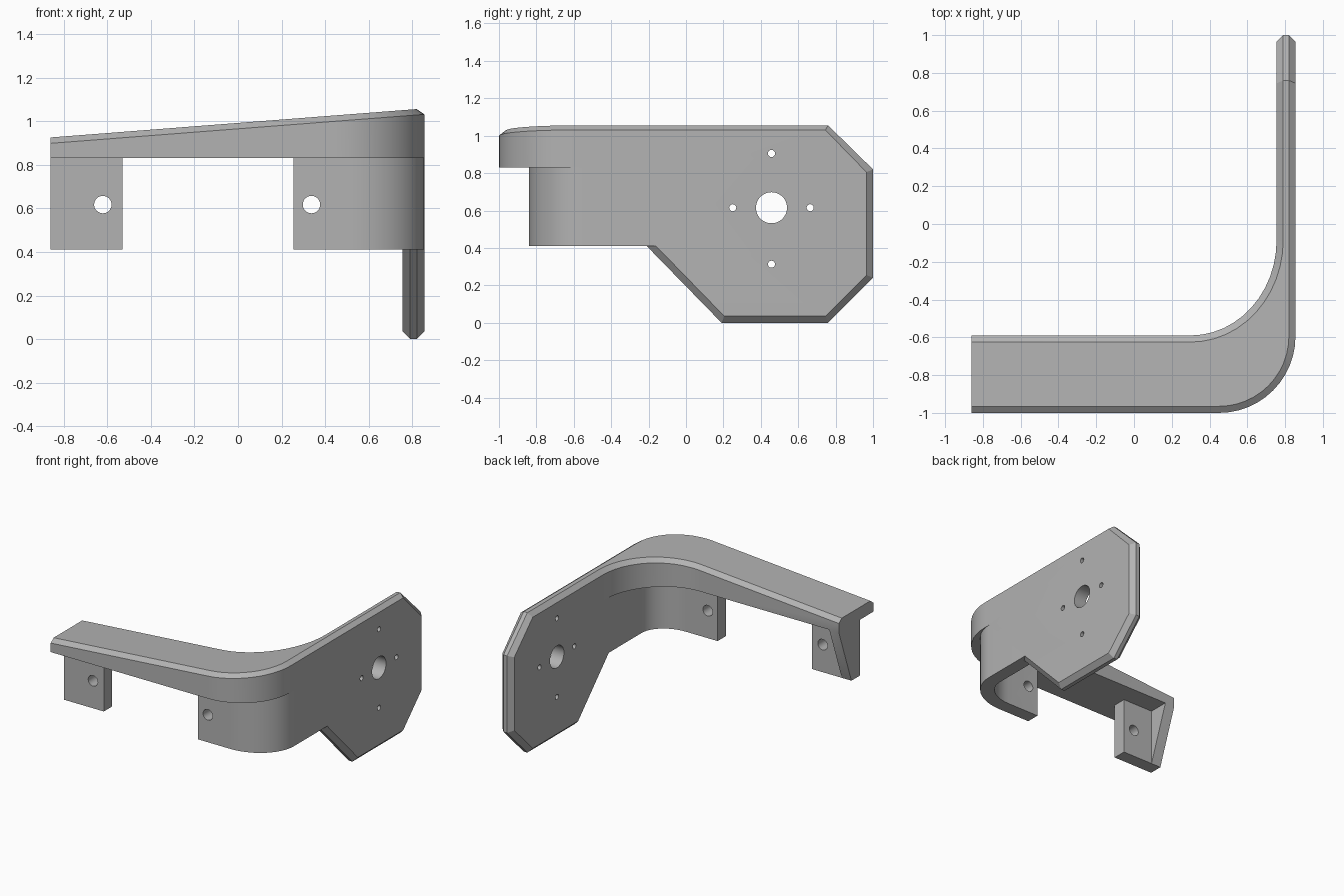
import bpy, bmesh
from math import sin, cos, pi, radians

if "Cube" in bpy.data.objects:
    bpy.data.objects.remove(bpy.data.objects["Cube"])

X0, X1, XI = -0.86, 0.855, 0.755      # beam end, plate outside, plate inside
CH, DROP = 0.035, 0.027               # chamfer width and height
FLOOR, UNDER = 0.41, 0.83             # tab bottom, beam underside
STEPS = 12

grey = bpy.data.materials.new("light_grey")
grey.use_nodes = True
colour = (0.45, 0.45, 0.45, 1)
grey.diffuse_color = colour
grey.node_tree.nodes["Principled BSDF"].inputs["Base Color"].default_value = colour


def top(x):
    """Height of the sloping top surface."""
    return 0.925 + (x - X0) * 0.0775


def loft(name, rings):
    """Solid through rings of equal length, capped at both ends."""
    bm = bmesh.new()
    loops = [[bm.verts.new(p) for p in ring] for ring in rings]
    n = len(loops[0])
    for a, b in zip(loops, loops[1:]):
        for i in range(n):
            j = (i + 1) % n
            bm.faces.new((a[i], a[j], b[j], b[i]))
    bm.faces.new(loops[0])
    bm.faces.new(loops[-1])
    bmesh.ops.recalc_face_normals(bm, faces=bm.faces)
    mesh = bpy.data.meshes.new(name)
    bm.to_mesh(mesh)
    bm.free()
    mesh.materials.append(grey)
    obj = bpy.data.objects.new(name, mesh)
    bpy.context.collection.objects.link(obj)
    return obj


def prism(name, plan, z0, z1):
    return loft(name, [[(x, y, z) for x, y in plan] for z in (z0, z1)])


def arc(cx, cy, rx, ry):
    """Quarter turn from facing the front to facing the left side."""
    angles = [-pi / 2 + pi / 2 * i / STEPS for i in range(STEPS + 1)]
    return [(cx + rx * cos(a), cy + ry * sin(a)) for a in angles]


def combine(target, other, operation):
    mod = target.modifiers.new("join", "BOOLEAN")
    mod.object, mod.operation, mod.solver = other, operation, "EXACT"
    bpy.context.view_layer.objects.active = target
    bpy.ops.object.modifier_apply(modifier=mod.name)
    bpy.data.objects.remove(other)


def drill(target, centre, radius, axis, sides=32):
    """Round hole along x or y."""
    def point(a, d):
        u, v = radius * cos(a), radius * sin(a)
        offset = (d, u, v) if axis == "x" else (u, d, v)
        return tuple(c + o for c, o in zip(centre, offset))
    rings = [[point(2 * pi * i / sides, d) for i in range(sides)] for d in (-0.12, 0.12)]
    combine(target, loft("hole_cutter", rings), "DIFFERENCE")


# Curved top beam: chamfered section swept around the corner
def edge(y, end_x, cx, cy, rx, ry):
    return [(X0, y)] + arc(cx, cy, rx, ry) + [(end_x, -0.08)]


outer = edge(-1, X1, 0.45, -0.595, 0.405, 0.405)
outer_top = edge(-1 + CH, X1 - CH, 0.45, -0.595, 0.405 - CH, 0.405 - CH)
inner = edge(-0.59, XI, 0.30, -0.085, 0.455, 0.505)
inner_top = edge(-0.59 - CH, XI + CH, 0.30, -0.085, 0.455 + CH, 0.505 + CH)
sections = []
for o, ot, it, i in zip(outer, outer_top, inner_top, inner):
    sections.append([(*o, UNDER), (*o, top(o[0]) - DROP), (*ot, top(ot[0])),
                     (*it, top(it[0])), (*i, top(i[0]) - DROP), (*i, UNDER)])
bracket = loft("corner_bracket", sections)

# Side plate with chamfered rim
full = [(0.76, None), (1, 0.82), (1, 0.24), (0.76, 0), (0.19, 0), (-0.21, FLOOR), (-0.4, FLOOR), (-0.4, None)]
inset = [(0.745, None), (0.965, 0.805), (0.965, 0.255), (0.745, CH), (0.205, CH), (-0.16, FLOOR),
         (-0.4, FLOOR), (-0.4, None)]
rings = []
for x, outline, drop in ((XI, inset, DROP), (XI + CH, full, 0), (X1 - CH, full, 0), (X1, inset, DROP)):
    rings.append([(x, y, top(x) - drop if z is None else z) for y, z in outline])
combine(bracket, loft("side_plate", rings), "UNION")

# Curved lower wall with its mounting tab
wall = [(0.255, -0.84)] + arc(0.52, -0.55, X1 - 0.52, 0.29) + [(X1, -0.4), (XI, -0.4)]
wall += arc(0.52, -0.55, XI - 0.52, 0.19)[::-1] + [(0.255, -0.74)]
combine(bracket, prism("corner_wall", wall, FLOOR, 0.86), "UNION")

# End tab and its sloping gusset
tab = [(X0, -0.84), (-0.53, -0.84), (-0.53, -0.74), (X0, -0.74)]
combine(bracket, prism("end_tab", tab, FLOOR, 0.86), "UNION")
rib = [(-0.80, FLOOR), (-0.74, FLOOR), (-0.59, UNDER), (-0.80, UNDER)]
combine(bracket, loft("gusset", [[(x, y, z) for y, z in rib] for x in (X0, X0 + 0.08)]), "UNION")

# Screw holes in the tabs, then the shaft hole and its four screws
for x in (-0.62, 0.337):
    drill(bracket, (x, -0.79, 0.617), 0.04, "y")
drill(bracket, (0.805, 0.457, 0.615), 0.083, "x", 48)
for dy, dz in ((0.207, 0), (-0.207, 0), (0, 0.29), (0, -0.302)):
    drill(bracket, (0.805, 0.457 + dy, 0.615 + dz), 0.019, "x", 20)

# Clean coplanar seams, then smooth the curves
bm = bmesh.new()
bm.from_mesh(bracket.data)
bmesh.ops.remove_doubles(bm, verts=bm.verts, dist=0.0002)
bmesh.ops.dissolve_limit(bm, angle_limit=radians(0.4), verts=bm.verts, edges=bm.edges)
bm.to_mesh(bracket.data)
bm.free()
bpy.ops.object.select_all(action="DESELECT")
bracket.select_set(True)
bpy.context.view_layer.objects.active = bracket
bpy.ops.object.shade_smooth_by_angle(angle=radians(25))
